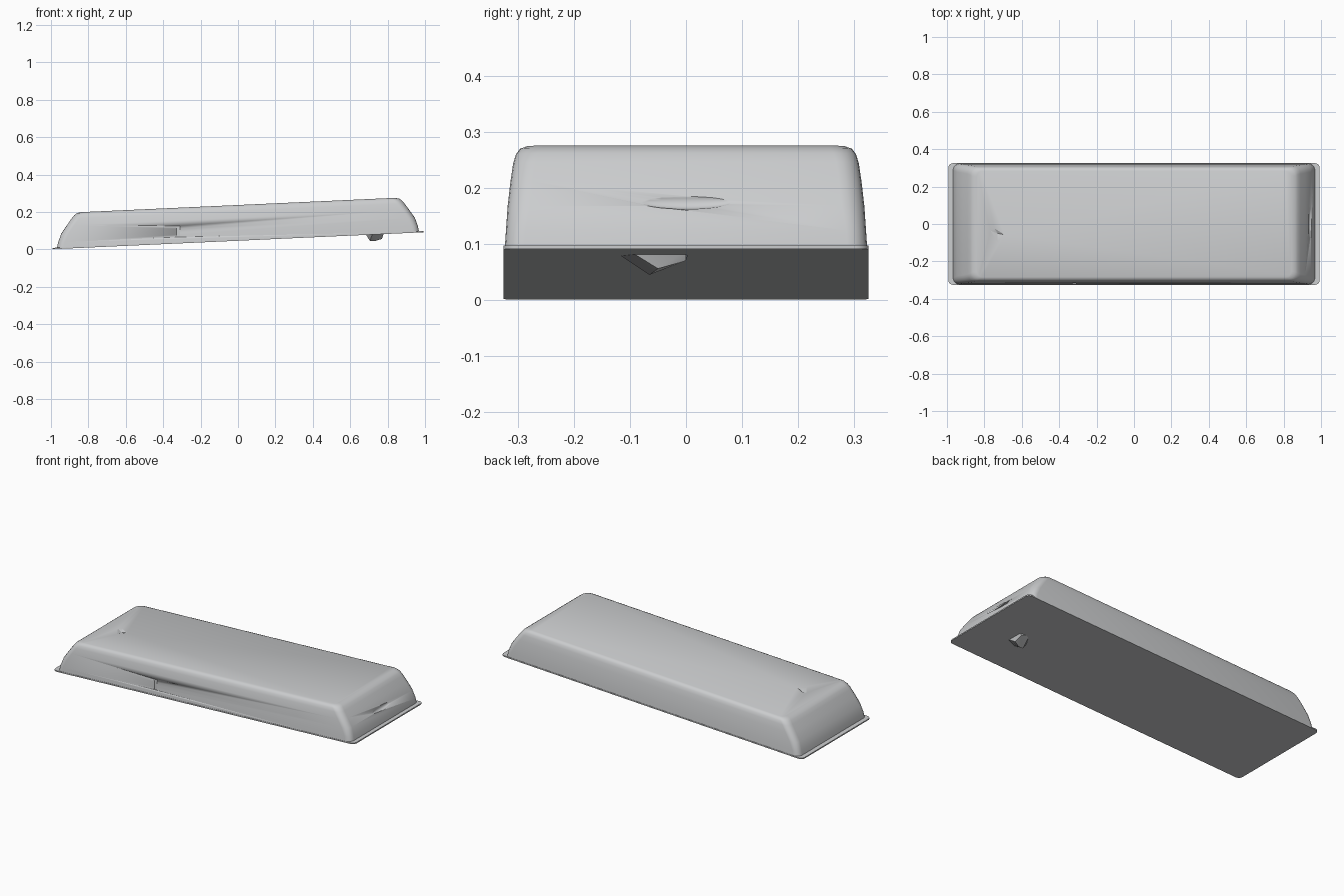
import bpy, bmesh, math
from mathutils import Vector

cube = bpy.data.objects.get("Cube")
if cube:
    bpy.data.objects.remove(cube, do_unlink=True)

grey = bpy.data.materials.new("light grey")
grey.use_nodes = True
grey.diffuse_color = (0.6, 0.61, 0.62, 1)
grey.node_tree.nodes["Principled BSDF"].inputs["Base Color"].default_value = grey.diffuse_color

SLOPE, BASE = 0.0455, 0.05


def tilted(x, y, h):
    """Point at height h above the sloping underside."""
    return Vector((x, y, BASE + SLOPE * x + h))


def finish(name, bm, angle=35):
    bmesh.ops.recalc_face_normals(bm, faces=bm.faces)
    mesh = bpy.data.meshes.new(name)
    bm.to_mesh(mesh)
    bm.free()
    mesh.materials.append(grey)
    obj = bpy.data.objects.new(name, mesh)
    bpy.context.collection.objects.link(obj)
    bpy.ops.object.select_all(action="DESELECT")
    obj.select_set(True)
    bpy.context.view_layer.objects.active = obj
    bpy.ops.object.shade_smooth_by_angle(angle=math.radians(angle))
    return obj


def loft(name, rings, angle=35):
    """Stack rounded rectangles given as height, half length, half width, corner radius."""
    bm = bmesh.new()
    loops = []
    for h, hx, hy, r in rings:
        loop = []
        for corner, (sx, sy) in enumerate([(1, 1), (-1, 1), (-1, -1), (1, -1)]):
            for step in range(6):
                a = math.pi / 2 * (corner + step / 5)
                loop.append(bm.verts.new(tilted(sx * (hx - r) + r * math.cos(a),
                                                sy * (hy - r) + r * math.sin(a), h)))
        loops.append(loop)
    for low, high in zip(loops, loops[1:]):
        for i in range(len(low)):
            j = (i + 1) % len(low)
            bm.faces.new((low[i], low[j], high[j], high[i]))
    bm.faces.new(loops[0])
    bm.faces.new(loops[-1])
    return finish(name, bm, angle)


def hull(name, points):
    bm = bmesh.new()
    for p in points:
        bm.verts.new(p)
    bmesh.ops.convex_hull(bm, input=bm.verts)
    return finish(name, bm, 20)


def carve(target, cutter):
    mod = target.modifiers.new(cutter.name, "BOOLEAN")
    mod.operation = "DIFFERENCE"
    mod.solver = "EXACT"
    mod.object = cutter
    bpy.context.view_layer.objects.active = target
    bpy.ops.object.modifier_apply(modifier=mod.name)
    bpy.data.objects.remove(cutter, do_unlink=True)


# Long body with sloping ends and a rounded upper rim
body = loft("body", [
    (0.0, 0.968, 0.323, 0.035), (0.03, 0.962, 0.321, 0.035),
    (0.075, 0.946, 0.318, 0.04), (0.12, 0.915, 0.313, 0.04),
    (0.155, 0.89, 0.308, 0.04), (0.172, 0.876, 0.303, 0.04),
    (0.182, 0.862, 0.296, 0.04), (0.187, 0.84, 0.284, 0.03)])

# Thin lip around the underside
loft("base_lip", [(-0.004, 0.993, 0.325, 0.025), (0.003, 0.993, 0.325, 0.025)])

# Small dent in the top
carve(body, hull("top_dent", [
    tilted(-0.78, -0.03, 0.19), tilted(-0.75, -0.015, 0.19), tilted(-0.68, -0.06, 0.19),
    tilted(-0.73, -0.11, 0.19), tilted(-0.73, -0.05, 0.178)]))

# Shallow finger groove across the higher end
bm = bmesh.new()
bmesh.ops.create_uvsphere(bm, u_segments=24, v_segments=12, radius=1)
for v in bm.verts:
    v.co = Vector((0.947 + 0.014 * v.co.x, 0.09 * v.co.y, 0.178 + 0.016 * v.co.z))
carve(body, finish("end_groove", bm))

# Narrow notch in the front side
carve(body, hull("front_notch", [
    tilted(x, y, h) for x in (-0.33, -0.31) for y in (-0.34, -0.315) for h in (0.03, 0.09)]))

# Faceted nub beneath the higher end
hull("under_nub", [
    (0.68, -0.06, 0.085), (0.72, -0.125, 0.085), (0.78, -0.1, 0.087),
    (0.78, 0.0, 0.087), (0.72, 0.005, 0.085), (0.705, -0.065, 0.045),
    (0.735, -0.065, 0.045), (0.77, -0.05, 0.056), (0.77, 0.0, 0.07)])
